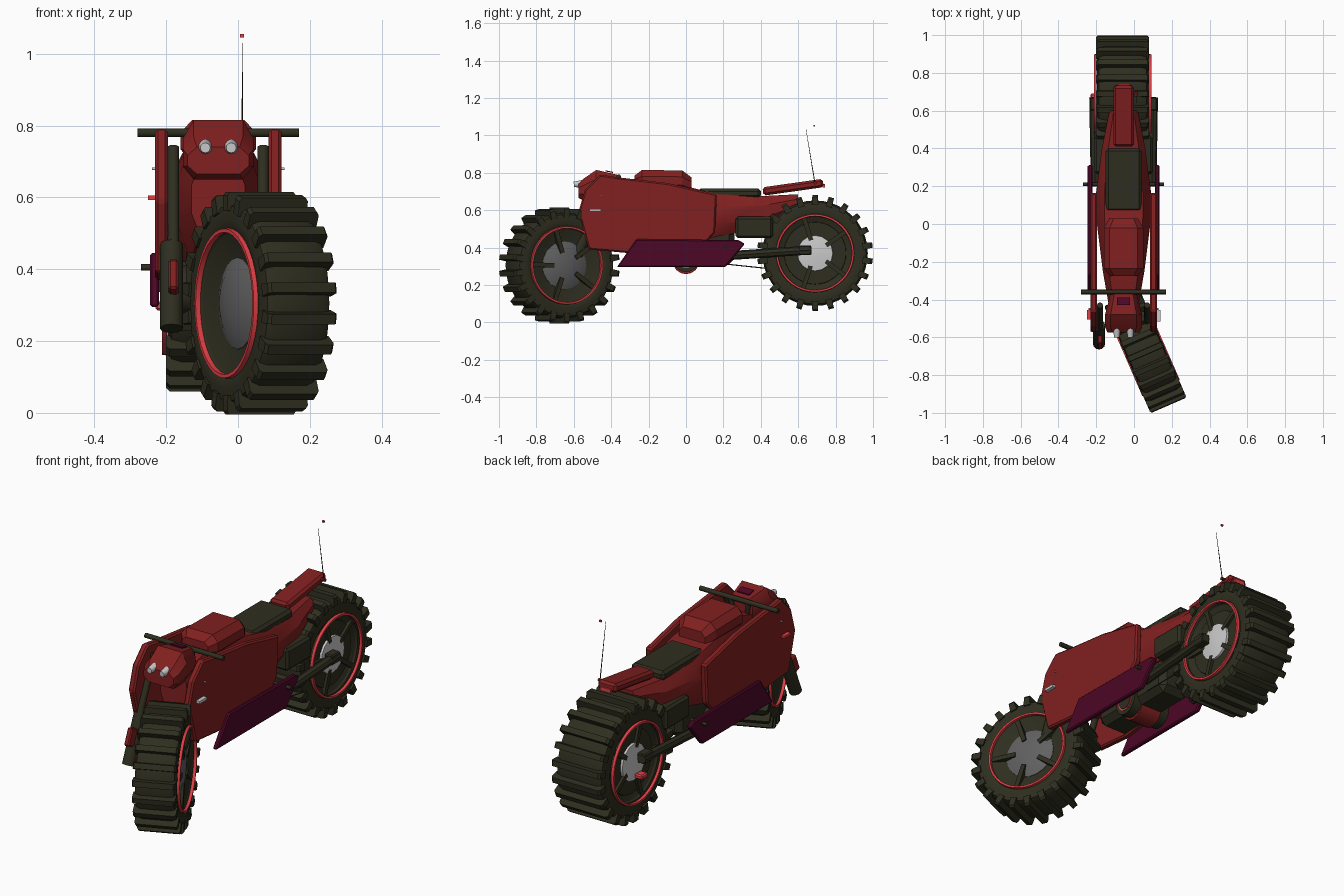
import bpy, bmesh, math
from mathutils import Vector, Matrix

if "Cube" in bpy.data.objects:
    bpy.data.objects.remove(bpy.data.objects["Cube"])

CX = -0.055  # centre plane of the bike


def mat(name, col):
    m = bpy.data.materials.new(name)
    m.diffuse_color = (*col, 1)
    m.use_nodes = True
    m.node_tree.nodes["Principled BSDF"].inputs["Base Color"].default_value = m.diffuse_color
    return m


RED = mat("body red", (0.22, 0.014, 0.014))
DARK = mat("dark olive rubber", (0.027, 0.027, 0.014))
PURPLE = mat("dark purple", (0.075, 0.002, 0.02))
GLOW = mat("bright red", (0.75, 0.05, 0.06))
GREY = mat("hub grey", (0.12, 0.12, 0.12))
LIGHT = mat("light grey", (0.6, 0.6, 0.6))


def finish(bm, name, m, bevel=0.0, smooth=None):
    bmesh.ops.recalc_face_normals(bm, faces=bm.faces[:])
    me = bpy.data.meshes.new(name)
    bm.to_mesh(me)
    bm.free()
    me.materials.append(m)
    o = bpy.data.objects.new(name, me)
    bpy.context.collection.objects.link(o)
    if bevel:
        b = o.modifiers.new("bevel", "BEVEL")
        b.width, b.segments = bevel, 1
    if smooth:
        bpy.ops.object.select_all(action="DESELECT")
        o.select_set(True)
        bpy.context.view_layer.objects.active = o
        bpy.ops.object.shade_smooth_by_angle(angle=math.radians(smooth))
    return o


def box(name, m, x, y, z, bevel=0.0, tilt=0.0):
    """Box from (low, high) ranges, tilted about the x axis."""
    bm = bmesh.new()
    c = Vector([(r[0] + r[1]) / 2 for r in (x, y, z)])
    mx = (Matrix.Translation(c) @ Matrix.Rotation(tilt, 4, "X")
          @ Matrix.Diagonal((x[1] - x[0], y[1] - y[0], z[1] - z[0], 1)))
    bmesh.ops.create_cube(bm, size=1, matrix=mx)
    return finish(bm, name, m, bevel)


def rod(name, m, a, b, r, r2=None, n=12):
    a, b = Vector(a), Vector(b)
    bm = bmesh.new()
    mx = Matrix.Translation((a + b) / 2) @ (b - a).to_track_quat("Z", "Y").to_matrix().to_4x4()
    bmesh.ops.create_cone(bm, cap_ends=True, segments=n, radius1=r,
                          radius2=r if r2 is None else r2, depth=(b - a).length, matrix=mx)
    return finish(bm, name, m, smooth=40)


def plate(name, m, prof, x0, x1, bevel=0.0):
    """Side profile (y, z) extruded from x0 to x1."""
    bm = bmesh.new()
    f = bm.faces.new([bm.verts.new((x0, y, z)) for y, z in prof])
    g = bmesh.ops.extrude_face_region(bm, geom=[f])
    bmesh.ops.translate(bm, vec=(x1 - x0, 0, 0),
                        verts=[v for v in g["geom"] if isinstance(v, bmesh.types.BMVert)])
    return finish(bm, name, m, bevel)


def loft(name, m, secs, cut=0.3):
    """Chamfered cross-sections (y, half width, bottom, top) joined along y."""
    bm = bmesh.new()
    rings = []
    for y, w, b, t in secs:
        k, h = w * (1 - cut), (t - b) * cut
        pts = [(k, b), (w, b + h), (w, t - h), (k, t), (-k, t), (-w, t - h), (-w, b + h), (-k, b)]
        rings.append([bm.verts.new((CX + px, y, pz)) for px, pz in pts])
    for r, s in zip(rings, rings[1:]):
        for i in range(8):
            bm.faces.new((r[i], r[(i + 1) % 8], s[(i + 1) % 8], s[i]))
    bm.faces.new(rings[0])
    bm.faces.new(rings[-1])
    return finish(bm, name, m, smooth=30)


def lathe(name, m, prof, mx, n=40, closed=False):
    """Profile (x, radius) spun about the x axis."""
    bm = bmesh.new()
    rings = [[bm.verts.new((x, r * math.cos(2 * math.pi * i / n), r * math.sin(2 * math.pi * i / n)))
              for i in range(n)] for x, r in prof]
    pairs = list(zip(rings, rings[1:])) + ([(rings[-1], rings[0])] if closed else [])
    for a, b in pairs:
        for i in range(n):
            bm.faces.new((a[i], a[(i + 1) % n], b[(i + 1) % n], b[i]))
    if not closed:
        bm.faces.new(rings[0])
        bm.faces.new(rings[-1])
    bm.transform(mx)
    return finish(bm, name, m, smooth=35)


def wheel(tag, centre, hw, R, turn, ring_x, rear):
    mx = Matrix.Translation(centre) @ Matrix.Rotation(turn, 4, "Z")
    t = R - 0.028
    lathe(tag + "_tyre", DARK, [(-hw * .6, .17), (-hw * .9, .2), (-hw * .97, .235), (-hw * .9, t - .01),
          (-hw * .7, t), (hw * .7, t), (hw * .9, t - .01), (hw * .97, .235), (hw * .9, .2),
          (hw * .6, .17)], mx, closed=True)
    # wheel disc flush with the rim, dished to the middle
    lathe(tag + "_disc", DARK, [(-hw * .6, .12), (-hw * .86, .2), (hw * .86, .2), (hw * .6, .12)], mx)
    # tread lugs: full-width bars wrapping over both shoulders
    bm = bmesh.new()
    n = 22
    for i in range(n):
        rot = Matrix.Rotation(2 * math.pi * i / n, 4, "X")
        prof = [(-hw, t - .025), (-hw, R - .01), (-hw * .93, R), (hw * .93, R), (hw, R - .01), (hw, t - .025)]
        a, b = ([bm.verts.new(mx @ rot @ Vector((x, w * (1 if z < R - .011 else .8), z))) for x, z in prof]
                for w in (-.018, .018))
        bm.faces.new(a)
        bm.faces.new(b)
        for j in range(6):
            bm.faces.new((a[j], a[(j + 1) % 6], b[(j + 1) % 6], b[j]))
    finish(bm, tag + "_tread", DARK)
    for s in (-1, 1):
        # bright rim ring and grey domed hub
        lathe(tag + "_rim_ring", GLOW, [(s * (ring_x - .014), .197), (s * ring_x, .198), (s * ring_x, .208),
              (s * (ring_x - .014), .21)], mx, closed=True)
        lathe(tag + "_hub", GREY, [(s * hw * .45, .13), (s * hw * .65, .128), (s * hw * .8, .09),
              (s * hw * .88, .03)], mx, n=20)
        if rear:
            lathe(tag + "_hub_cap", LIGHT, [(s * hw * .5, .1), (s * hw * .88, .095), (s * hw * .94, .03)], mx, n=16)
            lathe(tag + "_drum", DARK, [(s * hw * .5, .175), (s * hw * .8, .165)], mx)
        # dark spokes
        for k in range(5 if rear or s > 0 else 0):
            bm = bmesh.new()
            bmesh.ops.create_cube(bm, size=1, matrix=mx @ Matrix.Rotation(2 * math.pi * k / 5 + .3, 4, "X")
                                  @ Matrix.Translation((s * hw * .78, 0, .135))
                                  @ Matrix.Diagonal((hw * .24, .024, .13, 1)))
            finish(bm, tag + "_spoke", DARK)


wheel("front_wheel", (0.06, -0.677, 0.305), 0.104, 0.31, math.radians(23.5), .108, False)
wheel("rear_wheel", (CX - .005, 0.69, 0.37), 0.14, 0.31, 0, .152, True)

# central body, nose, tank, seat, tail
loft("main_body", RED, [(-.45, .075, .5, .69), (-.25, .11, .42, .755), (.03, .145, .42, .72),
                        (.17, .145, .46, .685), (.4, .115, .5, .675), (.6, .075, .6, .685)])
loft("nose", RED, [(-.575, .085, .665, .74), (-.545, .098, .65, .77), (-.48, .098, .65, .815),
                   (-.37, .07, .66, .79)])
loft("tank", RED, [(-.275, .075, .72, .785), (-.235, .105, .7, .815), (-.02, .105, .7, .812), (.03, .075, .69, .775)])
plate("dash_screen", PURPLE, [(-.43, .807), (-.39, .799), (-.39, .805), (-.43, .813)], CX - .035, CX + .035)
box("seat", DARK, (CX - .095, CX + .095), (.065, .4), (.665, .715), .014)
box("tail_fender", RED, (CX - .054, CX + .054), (.41, .735), (.7, .745), .012, math.radians(8))
box("tail_light", GLOW, (CX - .03, CX + .03), (.73, .742), (.72, .74))

# engine and underside
box("engine_block", DARK, (CX - .09, CX + .09), (-.24, .26), (.31, .5), .03)
rod("engine_case", DARK, (CX - .11, 0, .34), (CX + .11, 0, .34), .07, n=20)
rod("engine_ring", GLOW, (CX - .113, 0, .34), (CX + .113, 0, .34), .05, n=20)
rod("engine_cover", DARK, (CX - .116, 0, .34), (CX + .116, 0, .34), .042, n=20)
rod("sump", RED, (CX - .06, 0, .33), (CX + .06, 0, .33), .072, n=16)

# mirrored side parts
fairing = [(-.575, .59), (-.54, .71), (-.46, .79), (-.36, .775), (-.1, .745), (.165, .685), (.155, .48),
           (.11, .43), (-.3, .37), (-.52, .39)]
skirt = [(-.37, .295), (.21, .295), (.315, .42), (.28, .44), (-.265, .445)]
for s in (-1, 1):
    side = "left" if s < 0 else "right"
    X = lambda d: CX + s * d
    plate(side + "_fairing", RED, fairing, X(.14), X(.176), .008)
    plate(side + "_skirt", PURPLE, skirt, X(.165), X(.19), .006)
    rod(side + "_fork_upper", DARK, (X(.125), -.43, .74), (X(.125), -.58, .4), .016)
    rod(side + "_fork_lower", DARK, (X(.13), -.535, .47), (X(.13), -.635, .235), .032)
    box(side + "_fork_guard", RED, (X(.125) - .014, X(.125) + .014), (-.65, -.585), (.33, .42), .006, math.radians(-23))
    rod(side + "_swing_arm", DARK, (X(.15), .2, .355), (X(.158), .67, .387), .024, n=8)
    box(side + "_axle_block", DARK, sorted((X(.13), X(.178))), (.6, .67), (.36, .412), .006)
    box(side + "_saddle_box", DARK, sorted((X(.08), X(.155))), (.265, .465), (.45, .565), .012)
    rod(side + "_foot_peg", DARK, (X(.12), .21, .405), (X(.215), .21, .405), .009)
    # lamps
    if s < 0:
        box("left_marker_lamp", GLOW, (X(.195), X(.17)), (-.505, -.455), (.593, .605))
    else:
        box("right_marker_lamp", LIGHT, (X(.17), X(.195)), (-.515, -.455), (.593, .607))
    rod(side + "_fairing_bolt", LIGHT, (X(.17), -.45, .68), (X(.185), -.45, .68), .004)
    rod(side + "_headlight", LIGHT, (X(.036), -.55, .74), (X(.036), -.6, .738), .022, .014)
    rod(side + "_handle_riser", DARK, (X(.04), -.37, .7), (X(.05), -.36, .78), .012)

# handlebar, chain, brake and antenna
rod("handlebar", DARK, (CX - .225, -.36, .78), (CX + .225, -.36, .78), .012)
rod("lower_chain", DARK, (CX + .12, .18, .315), (CX + .15, .42, .29), .003, n=6)
box("rear_brake", GLOW, (CX - .175, CX - .13), (.64, .69), (.285, .31), .006)
rod("antenna", DARK, (.012, .69, .74), (.012, .642, 1.03), .0025, .001, n=6)
rod("antenna_base", RED, (CX + .03, .69, .745), (.02, .69, .745), .008, n=8)
box("antenna_tip", GLOW, (.006, .017), (.682, .69), (1.046, 1.055))
